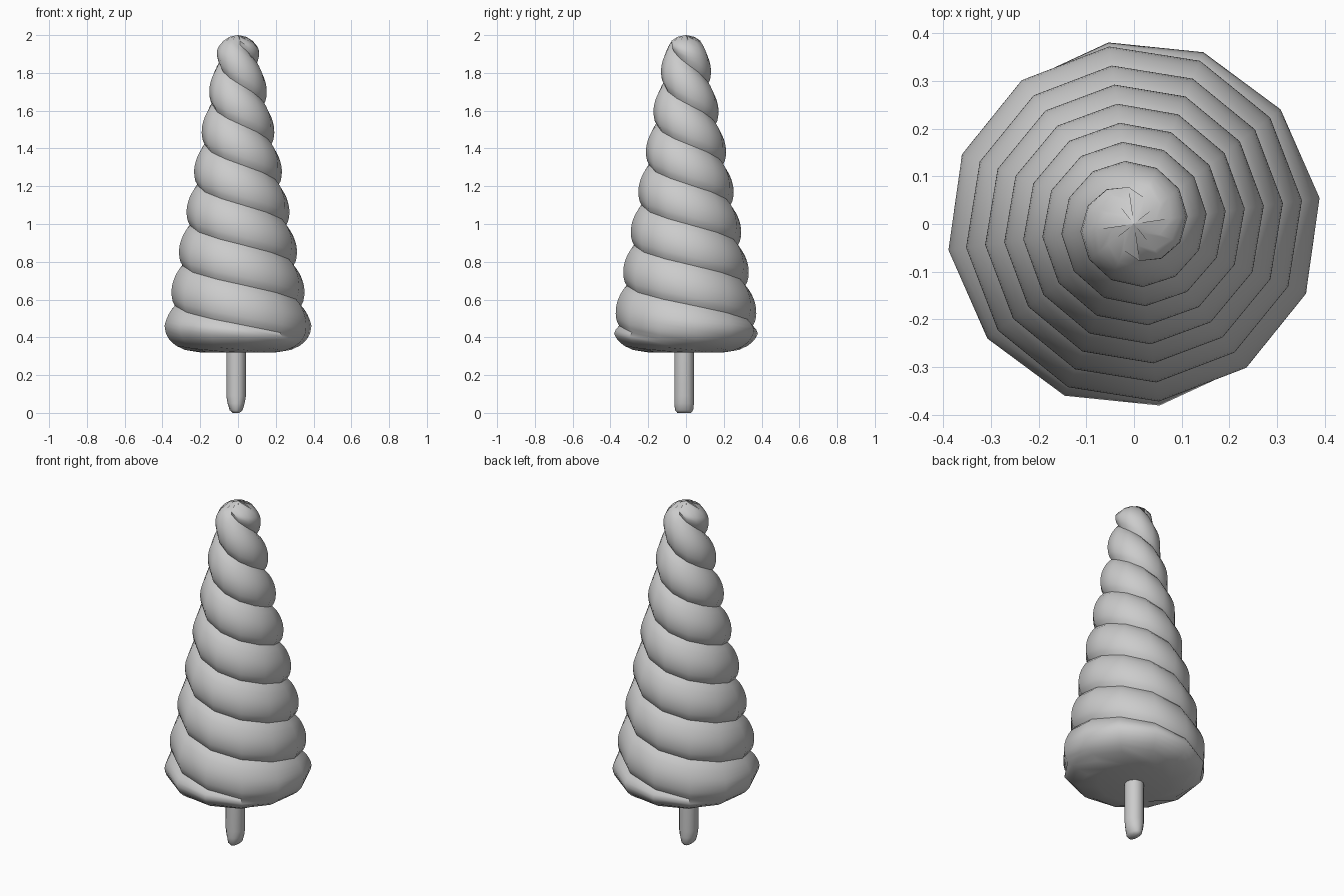
import bpy, bmesh, math

cube = bpy.data.objects.get("Cube")
if cube:
    bpy.data.objects.remove(cube, do_unlink=True)

grey = bpy.data.materials.new("grey")
grey.use_nodes = True
colour = (0.6, 0.6, 0.6, 1)
grey.diffuse_color = colour
grey.node_tree.nodes["Principled BSDF"].inputs["Base Color"].default_value = colour

SIDES, ROWS = 12, 10           # columns per turn, rows per coil
COIL = 0.2125                  # height of one coil; two strands make a turn
START, OFFSET = 0.47, math.radians(8)
BOTTOM, TOP = 0.32, 2.0


def finish(bm, name):
    bmesh.ops.remove_doubles(bm, verts=bm.verts, dist=0.0005)
    bmesh.ops.holes_fill(bm, edges=bm.edges, sides=0)
    bmesh.ops.recalc_face_normals(bm, faces=bm.faces)
    mesh = bpy.data.meshes.new(name)
    bm.to_mesh(mesh)
    bm.free()
    mesh.materials.append(grey)
    obj = bpy.data.objects.new(name, mesh)
    bpy.context.collection.objects.link(obj)
    bpy.ops.object.select_all(action="DESELECT")
    obj.select_set(True)
    bpy.context.view_layer.objects.active = obj
    bpy.ops.object.shade_smooth_by_angle(angle=math.radians(50))


def skin(bm, grid):
    for a, b in zip(grid, grid[1:]):
        for k in range(len(a) - 1):
            bm.faces.new((a[k], b[k], b[k + 1], a[k + 1]))


def coil_radius(z, t):
    """Tapered coil bulge, limited by a rounded base and a domed tip."""
    r = 0.315 - 0.19 * (z - 0.68) + 0.036 * abs(math.sin(math.pi * t)) ** 0.7
    if z < 0.45:
        r = min(r, 0.2 + 0.19 * math.sqrt(max(0, 1 - ((0.45 - z) / 0.13) ** 2)))
    if z > 1.86:
        r = min(r, 0.125 * math.sqrt(max(0, 1 - ((z - 1.86) / 0.14) ** 2)))
    return r


# Twisted cone: rows follow the two descending spiral strands
bm = bmesh.new()
grid = []
for i in range(SIDES + 1):
    angle = math.tau * i / SIDES + OFFSET
    column = []
    for j in range(-2 * ROWS, 11 * ROWS + 1):
        z = START + COIL * (j / ROWS - 0.5 - angle / math.pi)
        z = min(max(z, BOTTOM), TOP)
        r = coil_radius(z, j / ROWS)
        column.append(bm.verts.new((r * math.cos(angle), r * math.sin(angle), z)))
    grid.append(column)
skin(bm, grid)
finish(bm, "twisted_cone")

# Stick: round rod narrowing to a blunt wedge at the foot
bm = bmesh.new()
grid = []
for z, sx, sy in ((0, 0.018, 0.036), (0.014, 0.034, 0.048), (0.05, 0.045, 0.052),
                  (0.09, 0.052, 0.052), (0.4, 0.052, 0.052)):
    ring = [math.tau * k / SIDES for k in range(SIDES + 1)]
    grid.append([bm.verts.new((sx * math.cos(a) - 0.01, sy * math.sin(a) - 0.01, z))
                 for a in ring])
skin(bm, grid)
finish(bm, "stick")
